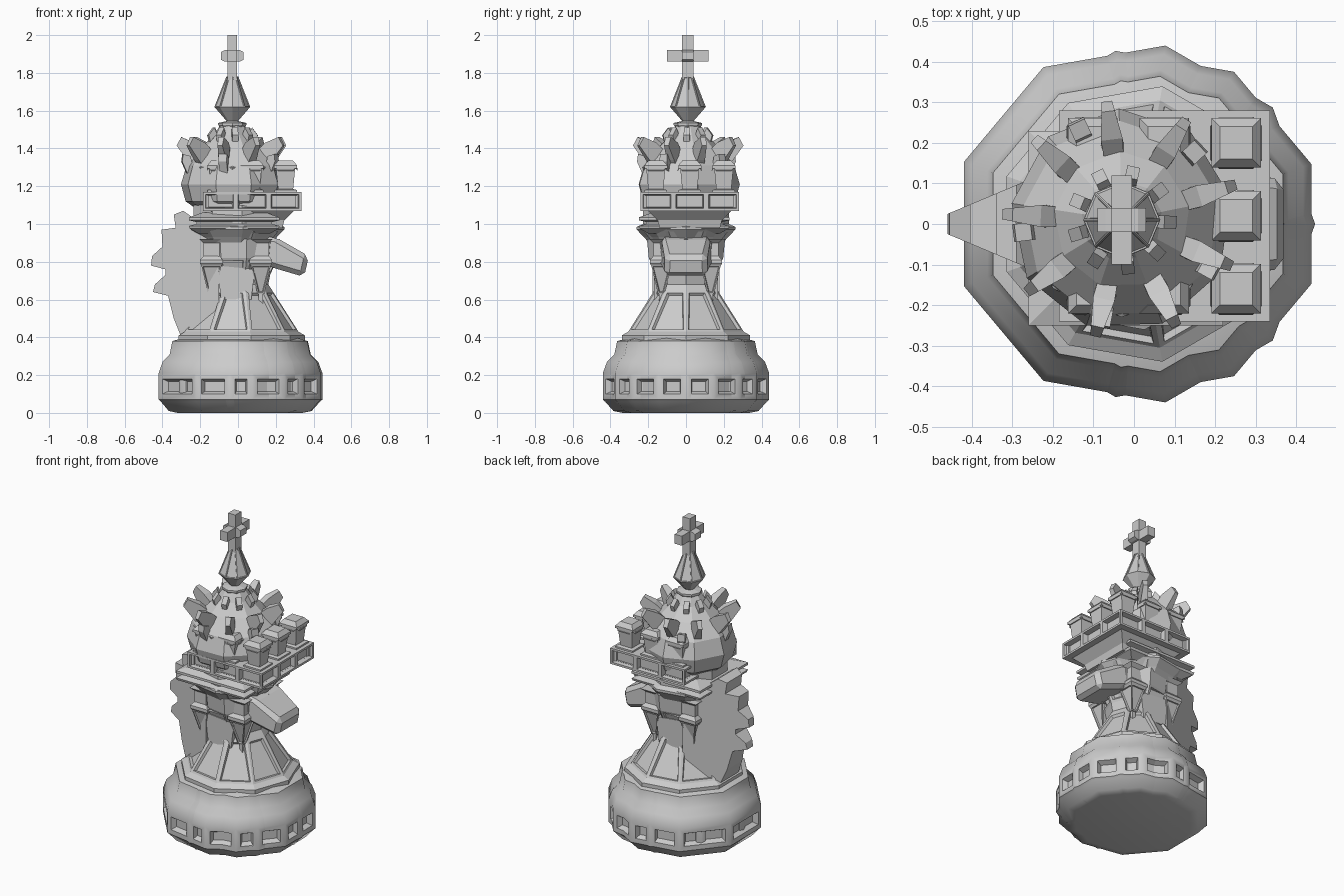
import bpy, bmesh, math
from mathutils import Vector, Matrix

if "Cube" in bpy.data.objects:
    bpy.data.objects.remove(bpy.data.objects["Cube"])

R2 = math.sqrt(2)


def finish(name, bm, smooth=None):
    bmesh.ops.recalc_face_normals(bm, faces=bm.faces)
    me = bpy.data.meshes.new(name)
    bm.to_mesh(me)
    bm.free()
    ob = bpy.data.objects.new(name, me)
    bpy.context.collection.objects.link(ob)
    if smooth:
        bpy.ops.object.select_all(action='DESELECT')
        ob.select_set(True)
        bpy.context.view_layer.objects.active = ob
        bpy.ops.object.shade_smooth_by_angle(angle=math.radians(smooth))
    return ob


def recess(bm, faces, width, depth):
    """Stepped window: straight frame, then a smaller sunken pane."""
    bm.normal_update()
    bmesh.ops.inset_individual(bm, faces=faces, thickness=width, depth=0)
    bmesh.ops.inset_individual(bm, faces=faces, thickness=width * 0.5, depth=-depth)


def turned(name, prof, n=9, phase=0, c=(0, 0), windows=(), width=.03, depth=.03, smooth=None):
    """Faceted turning from (radius, z); rows listed in windows are recessed."""
    bm = bmesh.new()
    rings = []
    for r, z in prof:
        rings.append([bm.verts.new((c[0] + r * math.cos(phase + i * math.tau / n),
                                    c[1] + r * math.sin(phase + i * math.tau / n), z)) for i in range(n)])
    rows = []
    for a, b in zip(rings, rings[1:]):
        rows.append([bm.faces.new((a[i], a[(i + 1) % n], b[(i + 1) % n], b[i])) for i in range(n)])
    bm.faces.new(rings[0][::-1])
    bm.faces.new(rings[-1])
    bmesh.ops.recalc_face_normals(bm, faces=bm.faces)
    for k in windows:
        recess(bm, rows[k], width, depth)
    return finish(name, bm, smooth)


def box(name, x, y, z):
    bm = bmesh.new()
    bmesh.ops.create_cube(bm, size=1)
    for v in bm.verts:
        v.co = Vector((x[0] + (v.co.x + .5) * (x[1] - x[0]), y[0] + (v.co.y + .5) * (y[1] - y[0]),
                       z[0] + (v.co.z + .5) * (z[1] - z[0])))
    return finish(name, bm)


def slab(name, pts, half, mat=None, bevel=0):
    """Side profile in x/z, thickness half(x) each way in y."""
    bm = bmesh.new()
    f = [bm.verts.new((x, -half(x), z)) for x, z in pts]
    b = [bm.verts.new((x, half(x), z)) for x, z in pts]
    n = len(pts)
    bm.faces.new(f)
    bm.faces.new(b[::-1])
    for i in range(n):
        bm.faces.new((f[i], b[i], b[(i + 1) % n], f[(i + 1) % n]))
    bmesh.ops.recalc_face_normals(bm, faces=bm.faces)
    if bevel:
        bmesh.ops.bevel(bm, geom=bm.edges[:], offset=bevel, segments=1, affect='EDGES')
    if mat:
        bm.transform(mat)
    return finish(name, bm)


def spun(cx, cy, ang):
    return Matrix.Translation((cx, cy, 0)) @ Matrix.Rotation(ang, 4, 'Z')


# Two overlapping nine-sided bases, mirrored, with sunken windows
base = [(.34, 0), (.39, .01), (.435, .06), (.447, .07), (.447, .21), (.425, .27), (.385, .31), (.37, .38), (.30, .40)]
turned("base_left", base, c=(0, 0), windows=(3,), width=.042, smooth=42)
turned("base_right", [(r * .97, z) for r, z in base], phase=math.pi, c=(.03, 0), windows=(3,), width=.042, smooth=42)

# Fluted bodies
turned("body_skirt", [(.27, .36), (.345, .38), (.345, .41), (.31, .43), (.17, .65), (.15, .68), (.16, .73),
                      (.2, .82), (.21, .92)], c=(.01, 0), windows=(3, 6), width=.022, depth=.015)
turned("body_column", [(.28, .38), (.28, .42), (.16, .62), (.15, .7), (.19, .80), (.17, .82), (.19, .9), (.24, .96)],
       n=8, phase=math.pi / 8, c=(-.01, 0), windows=(1,), width=.02, depth=.012)

# Corner capitals with thin posts
for i in range(4):
    a = math.pi / 4 + i * math.pi / 2
    x, y = -.01 + .185 * math.cos(a), .185 * math.sin(a)
    turned("corner_capital", [(.025, .63), (.075, .78), (.085, .79), (.085, .81), (.06, .83), (.06, .9), (.09, .92)],
           n=4, phase=math.pi / 4, c=(x, y), windows=(0,), width=.01, depth=.008)
    box("corner_post", (x - .012, x + .012), (y - .012, y + .012), (.4, .66))
slab("front_shield", [(-.11, .78), (.09, .76), (.07, .6), (-.09, .6)], lambda x: .17)

# Mane with serrated back edge
slab("mane", [(-.1, .37), (-.3, .4), (-.34, .5), (-.37, .62), (-.45, .64), (-.44, .68), (-.385, .73), (-.385, .76),
              (-.46, .78), (-.455, .83), (-.40, .88), (-.405, .97), (-.33, .98), (-.34, 1.05), (-.29, 1.07),
              (-.22, 1.02), (-.1, 1.02)],
     lambda x: .025 + max(0, x + .46) * .42)

# Muzzle
slab("muzzle", [(.05, .94), (.2, .93), (.375, .83), (.35, .72), (.18, .77), (.05, .82)],
     lambda x: .135 - max(0, x - .2) * .15, bevel=.025)

# Stacked square collars plus a nine-sided one
turned("collar_square", [(.19 * R2, .95), (.235 * R2, .975), (.24 * R2, .99), (.2 * R2, 1.0), (.2 * R2, 1.01),
                         (.24 * R2, 1.02), (.24 * R2, 1.035), (.17 * R2, 1.06)],
       n=4, phase=math.pi / 4, c=(-.02, -.01))
turned("collar_round", [(.2, .9), (.225, .93), (.265, .97), (.265, .985), (.23, 1.0), (.23, 1.1)], c=(-.02, 0))

# Tower platform: flared support, windowed deck and lantern battlements
tx, ty = .075, .02
turned("platform_support", [(.16 * R2, .98), (.17 * R2, 1.02), (.24 * R2, 1.09)], n=4, phase=math.pi / 4, c=(tx, ty))
bm = bmesh.new()
bmesh.ops.create_grid(bm, x_segments=3, y_segments=3, size=.26)
ext = bmesh.ops.extrude_face_region(bm, geom=bm.faces[:])
for v in [g for g in ext["geom"] if isinstance(g, bmesh.types.BMVert)]:
    v.co.z += .1
bm.transform(Matrix.Translation((tx, ty, 1.07)))
bmesh.ops.recalc_face_normals(bm, faces=bm.faces)
bm.normal_update()
recess(bm, [f for f in bm.faces if abs(f.normal.z) < .5], .018, .03)
finish("platform_deck", bm)
for i in (-1, 0, 1):
    for j in (-1, 0, 1):
        if i or j:
            turned("battlement", [(.06 * R2, 1.165), (.06 * R2, 1.18), (.04 * R2, 1.185), (.05 * R2, 1.29),
                                  (.061 * R2, 1.295), (.061 * R2, 1.31), (.04 * R2, 1.335)],
                   n=4, phase=math.pi / 4, c=(tx + i * .177, ty + j * .18), windows=(3,), width=.014, depth=.012)

# Domed heads
cx, cy = -.03, .01
turned("dome", [(.15, 1.05), (.25, 1.12), (.275, 1.21), (.245, 1.31), (.17, 1.4), (.1, 1.47), (.06, 1.53)],
       c=(cx, cy), phase=.2)
turned("inner_cup", [(.17, 1.03), (.2, 1.15), (.24, 1.3), (.2, 1.33), (.12, 1.42)], n=8, c=(cx, cy))

# Crown of radial leaf blades and small inner prongs
for i in range(9):
    a = .3 + i * math.tau / 9
    slab("crown_blade", [(.12, 1.28), (.17, 1.26), (.24, 1.34), (.295, 1.415), (.27, 1.46), (.2, 1.43), (.13, 1.37)],
         lambda x: .03 - abs(x - .18) * .15, spun(cx, cy, a))
    slab("crown_prong", [(.04, 1.36), (.11, 1.38), (.135, 1.47), (.105, 1.51), (.08, 1.46), (.04, 1.46)],
         lambda x: .016, spun(cx, cy, a + .35))
for i in range(5):
    slab("dome_stud", [(.2, 1.24), (.23, 1.24), (.27, 1.33), (.265, 1.37), (.225, 1.36)],
         lambda x: .022, spun(cx, cy, .75 + i * math.tau / 5))

# Finial and cross
turned("finial", [(.05, 1.49), (.075, 1.525), (.075, 1.535), (.03, 1.545), (.095, 1.62), (.032, 1.78)], n=8,
       c=(cx, cy), windows=(4,), width=.006, depth=.004)
box("cross_upright", (cx - .025, cx + .025), (cy - .03, cy + .03), (1.76, 2.0))
box("cross_arms", (cx - .025, cx + .025), (cy - .11, cy + .11), (1.86, 1.92))
slab("cross_boss", [(-.06, 1.87), (-.04, 1.86), (.04, 1.86), (.06, 1.87), (.06, 1.91), (.04, 1.92), (-.04, 1.92),
                    (-.06, 1.91)], lambda x: .03, Matrix.Translation((cx, cy, 0)))
